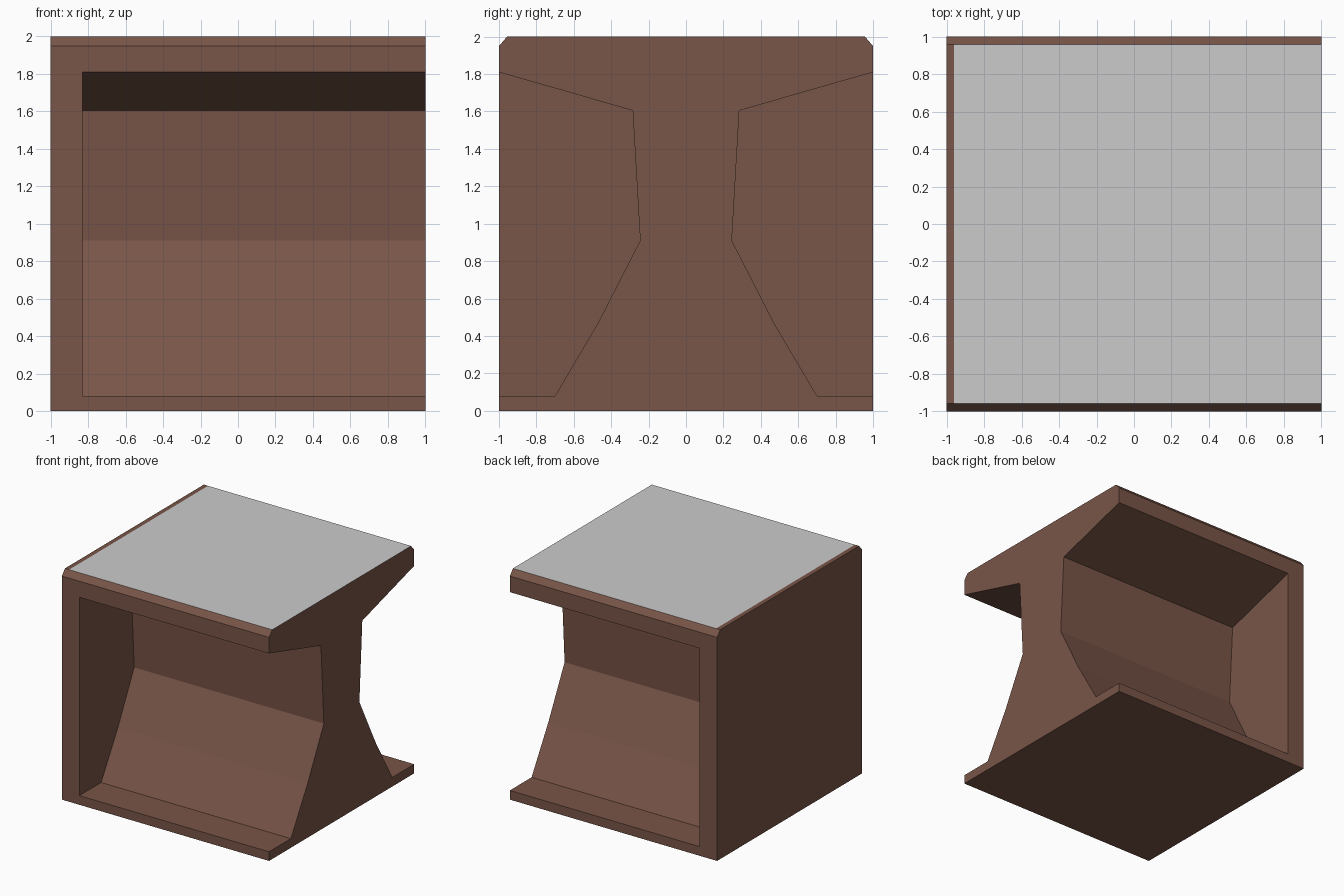
import bpy, bmesh

if "Cube" in bpy.data.objects:
    bpy.data.objects.remove(bpy.data.objects["Cube"])


def material(name, rgb):
    mat = bpy.data.materials.new(name)
    mat.diffuse_color = (*rgb, 1)
    mat.use_nodes = True
    mat.node_tree.nodes["Principled BSDF"].inputs["Base Color"].default_value = mat.diffuse_color
    return mat


def prism(name, profile, x0, x1, split=None):
    """Extrude a (y, z) profile along x, optionally cutting a loop at x = split."""
    bm = bmesh.new()
    face = bm.faces.new([bm.verts.new((x0, y, z)) for y, z in profile])
    ext = bmesh.ops.extrude_face_region(bm, geom=[face], use_keep_orig=True)
    moved = [v for v in ext["geom"] if isinstance(v, bmesh.types.BMVert)]
    bmesh.ops.translate(bm, verts=moved, vec=(x1 - x0, 0, 0))
    if split is not None:
        bmesh.ops.bisect_plane(bm, geom=bm.verts[:] + bm.edges[:] + bm.faces[:],
                               plane_co=(split, 0, 0), plane_no=(1, 0, 0))
    bmesh.ops.recalc_face_normals(bm, faces=bm.faces)
    mesh = bpy.data.meshes.new(name)
    bm.to_mesh(mesh)
    bm.free()
    obj = bpy.data.objects.new(name, mesh)
    bpy.context.collection.objects.link(obj)
    return obj


# Counter block with chamfered long top edges
half = [(1, 0), (1, 1.95), (0.957, 2)]
outline = half + [(-y, z) for y, z in reversed(half)]
counter = prism("counter", outline, -1, 1, split=-0.96)
counter.data.materials.append(material("brown_wood", (0.191, 0.091, 0.065)))
counter.data.materials.append(material("grey_top", (0.8, 0.8, 0.8)))

# Grey worktop, leaving a brown strip at the closed end
for p in counter.data.polygons:
    if p.normal.z > 0.99 and p.center.x > -0.96:
        p.material_index = 1

# Waisted recesses front and back, open at the right end
recess = [(1.2, 1.81), (1, 1.81), (0.285, 1.605), (0.245, 0.91),
          (0.47, 0.47), (0.70, 0.08), (1.2, 0.08)]
for side, name in ((-1, "front_recess_cutter"), (1, "back_recess_cutter")):
    cutter = prism(name, [(side * y, z) for y, z in recess], -0.83, 1.2)
    cutter.hide_render = True
    cutter.display_type = 'WIRE'
    mod = counter.modifiers.new(name, 'BOOLEAN')
    mod.operation = 'DIFFERENCE'
    mod.solver = 'EXACT'
    mod.object = cutter
